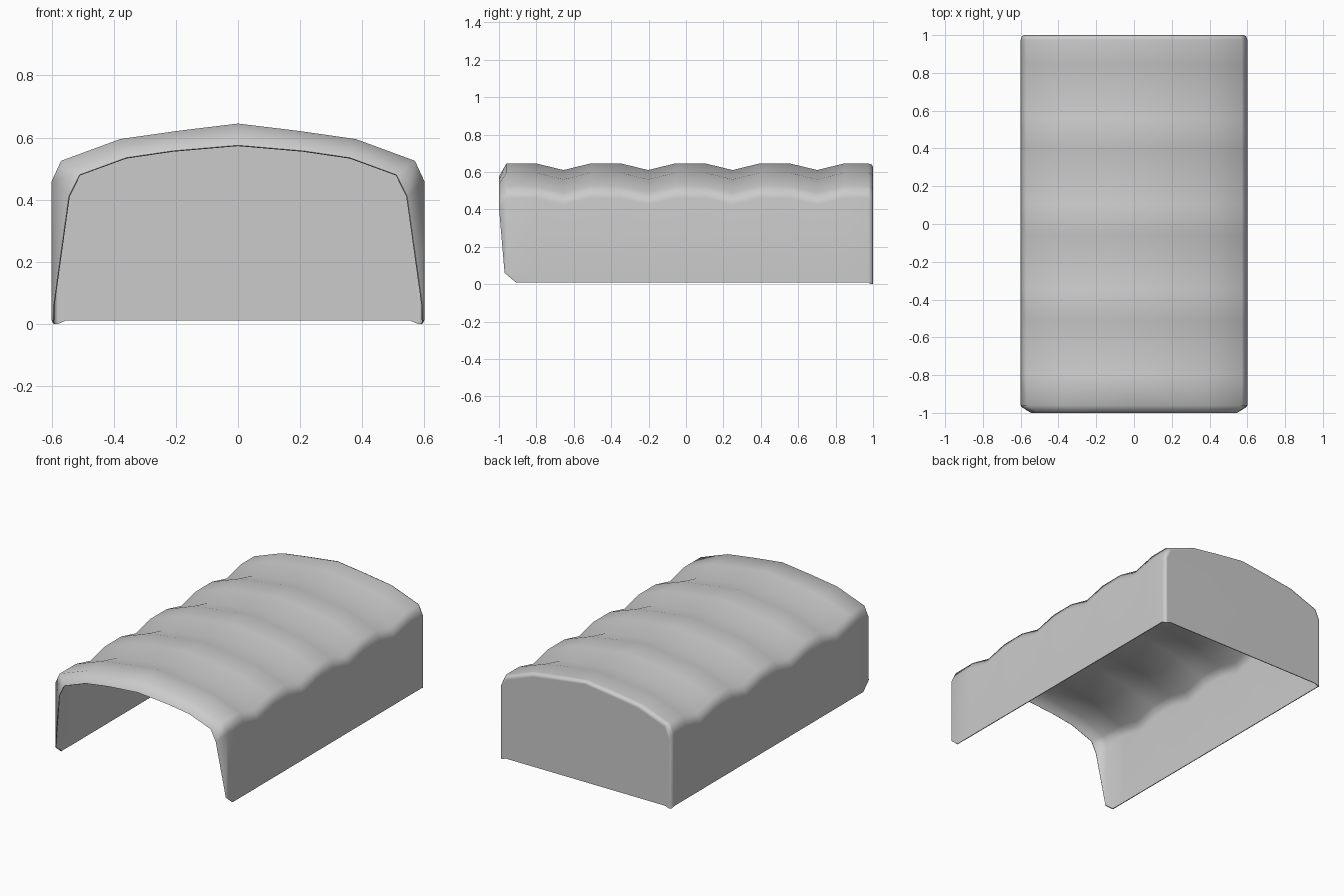
import bpy, bmesh, math

old = bpy.data.objects.get("Cube")
if old:
    bpy.data.objects.remove(old, do_unlink=True)

# Material
grey = bpy.data.materials.new("plain grey")
grey.use_nodes = True
colour = (0.6, 0.6, 0.6, 1)
grey.diffuse_color = colour
grey.node_tree.nodes["Principled BSDF"].inputs["Base Color"].default_value = colour

# Half arch (x, z) from the foot up to the ridge, and the narrower front lip
ARCH = [(0.6, 0.01), (0.6, 0.06), (0.6, 0.46), (0.57, 0.525), (0.38, 0.595), (0.19, 0.622), (0, 0.645)]
LIP = [(0.594, 0.01), (0.594, 0.06), (0.545, 0.41), (0.51, 0.48), (0.36, 0.535), (0.21, 0.557), (0, 0.575)]
VALLEY = 0.035


def ring(half, y, drop=0.0, inset=0.0, ys=None):
    """Mirrored arch of points at depth y; the roof part may be lowered or shrunk."""
    pts = []
    for i, (x, z) in enumerate(half):
        top = i > 1
        z -= (drop + inset) if top else 0
        pts.append((max(x - inset, 0), ys[i] if ys else y, z))
    return pts + [(-x, y, z) for x, y, z in reversed(pts[:-1])]


# Front lip, ribbed roof and rounded back edge
rings = [ring(LIP, 0, ys=[-0.91, -0.97] + [-1] * 5),
         ring(ARCH, 0, ys=[-0.905] + [-0.96] * 6)]
for i in range(4):
    v = -0.655 + 0.452 * i
    rings += [ring(ARCH, v - 0.145), ring(ARCH, v, VALLEY), ring(ARCH, v + 0.145)]
rings += [ring(ARCH, 0.975), ring(ARCH, 0.993, inset=0.006), ring(ARCH, 1, inset=0.02)]

bm = bmesh.new()
loops = [[bm.verts.new(p) for p in r] for r in rings]
for a, b in zip(loops, loops[1:]):
    for i in range(len(a) - 1):
        bm.faces.new((a[i], a[i + 1], b[i + 1], b[i]))

# Back wall, with small feet at its two corners
for loop in loops[-2:]:
    loop[0].co.z = loop[-1].co.z = 0
inner = [bm.verts.new((s * 0.555, 1, 0.01)) for s in (-1, 1)]
bm.faces.new(loops[-1] + inner)
bmesh.ops.recalc_face_normals(bm, faces=bm.faces)
back = max(bm.faces, key=lambda f: f.calc_center_median().y)
if back.normal.y < 0:
    bmesh.ops.reverse_faces(bm, faces=bm.faces)

mesh = bpy.data.meshes.new("ribbed_cover")
bm.to_mesh(mesh)
bm.free()
mesh.materials.append(grey)
cover = bpy.data.objects.new("ribbed_cover", mesh)
bpy.context.collection.objects.link(cover)
bpy.context.view_layer.objects.active = cover
cover.select_set(True)

# Thin shell with soft shading
shell = cover.modifiers.new("shell", 'SOLIDIFY')
shell.thickness = 0.005
shell.offset = -1
bpy.ops.object.modifier_apply(modifier=shell.name)
bpy.ops.object.shade_smooth_by_angle(angle=math.radians(75))
soft = cover.modifiers.new("soft normals", 'WEIGHTED_NORMAL')
soft.keep_sharp = True
